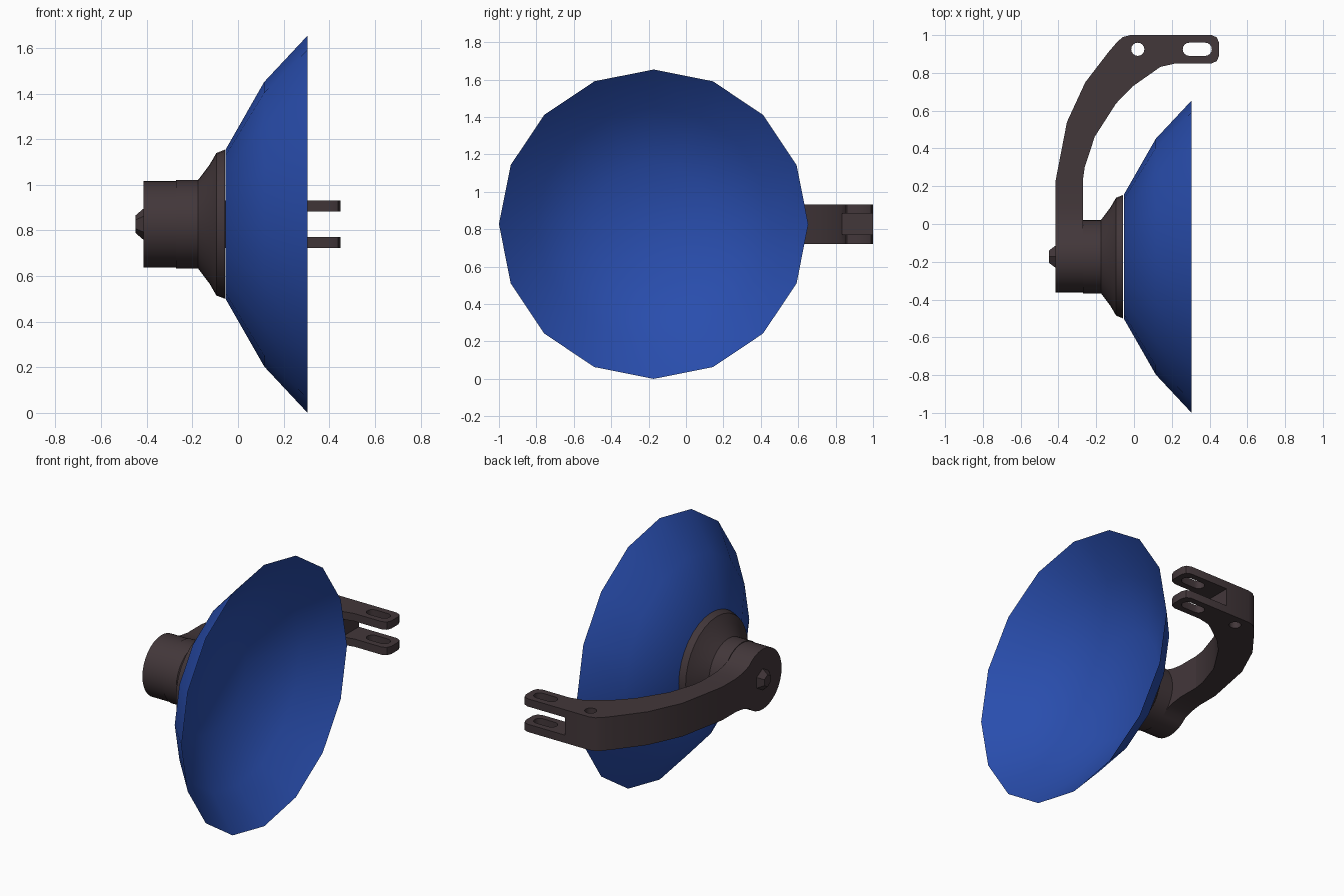
import bpy, bmesh
from math import pi, sin, cos, radians
from mathutils import Vector

if "Cube" in bpy.data.objects:
    bpy.data.objects.remove(bpy.data.objects["Cube"])

CY, CZ = -0.173, 0.827        # dish axis runs along x


def material(name, rgb):
    m = bpy.data.materials.new(name)
    m.diffuse_color = (*rgb, 1)
    m.use_nodes = True
    m.node_tree.nodes["Principled BSDF"].inputs["Base Color"].default_value = m.diffuse_color
    return m


BLUE = material("blue", (0.022, 0.075, 0.42))
DARK = material("dark_brown", (0.055, 0.038, 0.042))


def finish(bm, name, mat, angle=None):
    bmesh.ops.recalc_face_normals(bm, faces=bm.faces[:])
    me = bpy.data.meshes.new(name)
    bm.to_mesh(me)
    bm.free()
    ob = bpy.data.objects.new(name, me)
    bpy.context.collection.objects.link(ob)
    me.materials.append(mat)
    if angle:
        smooth(ob, angle)
    return ob


def smooth(ob, angle):
    bpy.ops.object.select_all(action='DESELECT')
    ob.select_set(True)
    bpy.context.view_layer.objects.active = ob
    bpy.ops.object.shade_smooth_by_angle(angle=radians(angle))


def lathe(name, profile, sides, mat, angle=None, start=0.0, caps=(True, True)):
    """Rings of (x, radius) around the dish axis."""
    bm = bmesh.new()
    rings = []
    for x, r in profile:
        rings.append([bm.verts.new((x, CY + r * cos(start + 2 * pi * i / sides),
                                    CZ + r * sin(start + 2 * pi * i / sides)))
                      for i in range(sides)])
    for a, b in zip(rings, rings[1:]):
        for i in range(sides):
            j = (i + 1) % sides
            bm.faces.new((a[i], a[j], b[j], b[i]))
    for ring, cap in zip((rings[0], rings[-1]), caps):
        if cap:
            bm.faces.new(ring)
    return finish(bm, name, mat, angle)


def prism(name, points, offset, mat, angle=None):
    """Extrude a closed outline of 3D points along offset."""
    bm = bmesh.new()
    f = bm.faces.new([bm.verts.new(p) for p in points])
    ext = bmesh.ops.extrude_face_region(bm, geom=[f])
    bmesh.ops.translate(bm, vec=Vector(offset),
                        verts=[v for v in ext['geom'] if isinstance(v, bmesh.types.BMVert)])
    return finish(bm, name, mat, angle)


def stadium(x0, x1, y, r, z, n=8):
    """Rounded slot outline; a circle when x0 == x1."""
    pts = [(x1 + r * cos(t), y + r * sin(t), z)
           for t in (-pi / 2 + pi * i / n for i in range(n + 1))]
    left = [(x0 + r * cos(t), y + r * sin(t), z)
            for t in (pi / 2 + pi * i / n for i in range(n + 1))]
    return pts + (left if x0 != x1 else left[1:-1])


def cut(ob, cutter):
    mod = ob.modifiers.new("cut", 'BOOLEAN')
    mod.operation, mod.solver, mod.object = 'DIFFERENCE', 'EXACT', cutter
    bpy.ops.object.select_all(action='DESELECT')
    bpy.context.view_layer.objects.active = ob
    ob.select_set(True)
    bpy.ops.object.modifier_apply(modifier=mod.name)
    bpy.data.objects.remove(cutter, do_unlink=True)


# dish: open thin shell with a flat middle
lathe("dish", [(-0.054, 0.328), (0.115, 0.624), (0.305, 0.827)], 16, BLUE,
      angle=60, caps=(True, False))

# flared collar behind the dish
lathe("collar", [(-0.271, 0.194), (-0.175, 0.194), (-0.125, 0.26),
                 (-0.095, 0.312), (-0.057, 0.327)], 32, DARK, angle=30)

# hex nut on the back
lathe("nut", [(-0.45, 0.038), (-0.415, 0.068)], 6, DARK, start=pi / 2)

# round pivot plate with a neck that blends into the arm
R, N, H = 0.19, 24, 0.105
arc = [(CY + R * cos(t), R * sin(t))
       for t in (pi / 4 + 1.5 * pi * i / N for i in range(N + 1))]
neck = [(0.23, H), (0.09, H), (0.02, 0.115)]
outline = neck + arc + [(y, -z) for y, z in reversed(neck)]
prism("pivot_plate", [(-0.415, y, CZ + z) for y, z in outline],
      (0.144, 0, 0), DARK, angle=30)

# curved arm outline seen from above
Z0, T = CZ - H, 2 * H
arm_pts = [(-0.415, 0.23), (-0.355, 0.54), (-0.258, 0.75), (-0.135, 0.91),
           (-0.088, 0.965), (-0.058, 0.99), (-0.02, 1.0),
           (0.41, 1.0), (0.438, 0.988), (0.45, 0.96),
           (0.45, 0.89), (0.438, 0.862), (0.41, 0.85),
           (0.22, 0.85), (0.14, 0.832), (-0.008, 0.728), (-0.095, 0.638),
           (-0.208, 0.462), (-0.261, 0.30), (-0.271, 0.23)]
arm = prism("arm", [(x, y, Z0) for x, y in arm_pts], (0, 0, T), DARK)

# fork gap, bolt hole and long slots
gap = [(0.145, 0.7), (0.6, 0.7), (0.6, 1.1), (0.145, 1.1)]
cut(arm, prism("gap_cutter", [(x, y, CZ - 0.056) for x, y in gap], (0, 0, 0.112), DARK))
for x0, x1 in ((0.02, 0.02), (0.293, 0.377)):
    cut(arm, prism("hole_cutter", stadium(x0, x1, 0.925, 0.035, Z0 - 0.1),
                   (0, 0, T + 0.2), DARK))
smooth(arm, 30)
